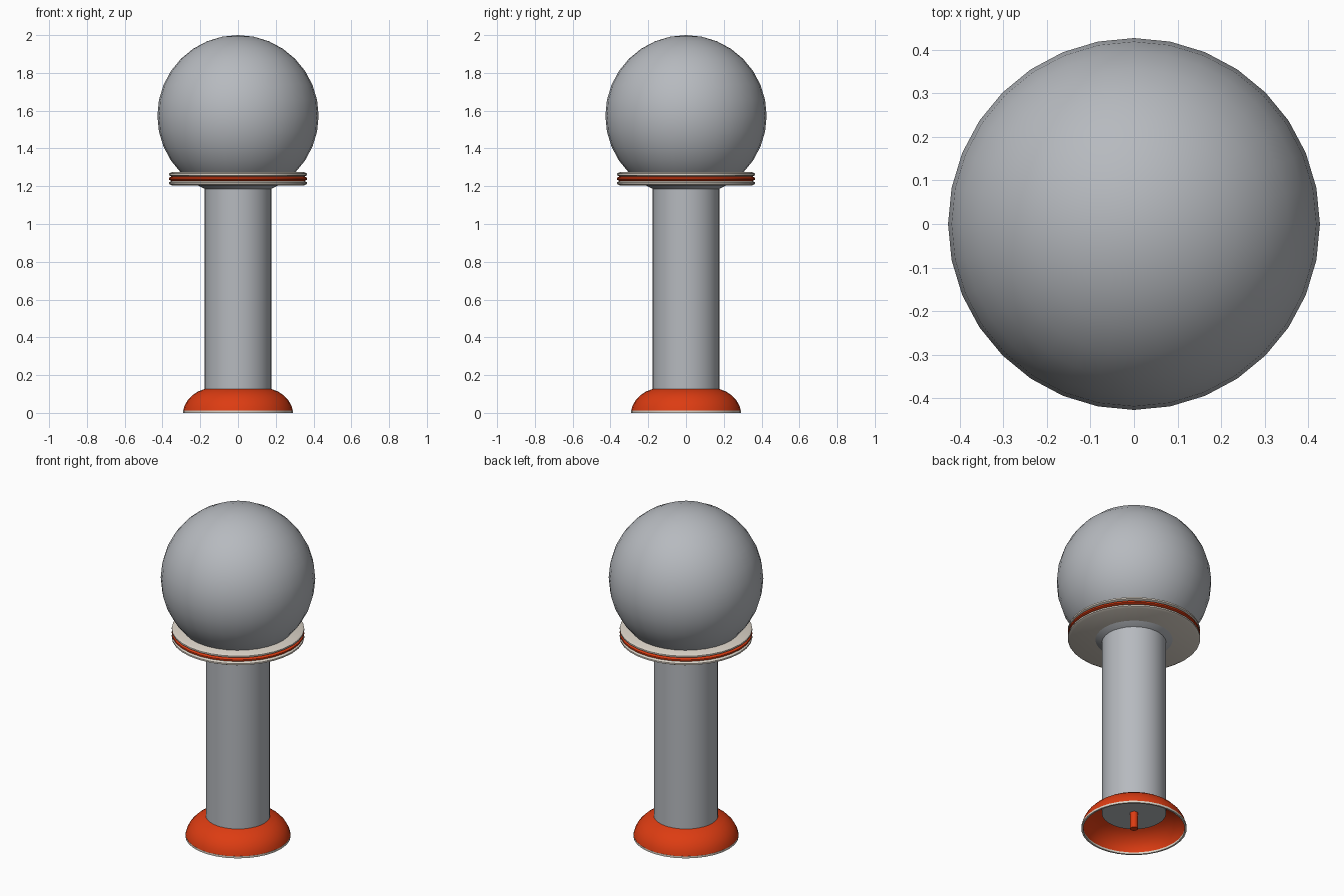
import bpy, math

if "Cube" in bpy.data.objects:
    bpy.data.objects.remove(bpy.data.objects["Cube"])


def material(name, rgb):
    m = bpy.data.materials.new(name)
    m.diffuse_color = (*rgb, 1)
    m.use_nodes = True
    m.node_tree.nodes["Principled BSDF"].inputs["Base Color"].default_value = m.diffuse_color
    return m


GREY = material("metal grey", (0.47, 0.49, 0.52))
RED = material("orange red", (0.72, 0.045, 0.006))
CREAM = material("cream", (0.72, 0.66, 0.58))


def finish(obj, name, mat, angle=35):
    obj.name = name
    obj.data.materials.append(mat)
    bpy.ops.object.select_all(action='DESELECT')
    obj.select_set(True)
    bpy.context.view_layer.objects.active = obj
    bpy.ops.object.shade_smooth_by_angle(angle=math.radians(angle))
    return obj


def lathe(name, profile, mat, n=32, angle=35, closed=False):
    """Spin (radius, z) points, bottom to top, around z."""
    verts, faces = [], []
    for r, z in profile:
        for i in range(n):
            a = 2 * math.pi * i / n
            verts.append((r * math.cos(a), r * math.sin(a), z))
    count = len(profile)
    for k in range(count if closed else count - 1):
        k2 = (k + 1) % count
        for i in range(n):
            j = (i + 1) % n
            faces.append((k * n + i, k * n + j, k2 * n + j, k2 * n + i))
    if not closed:
        faces.append(tuple(reversed(range(n))))
        faces.append(tuple((count - 1) * n + i for i in range(n)))
    mesh = bpy.data.meshes.new(name)
    mesh.from_pydata(verts, [], faces)
    obj = bpy.data.objects.new(name, mesh)
    bpy.context.collection.objects.link(obj)
    return finish(obj, name, mat, angle)


# round head
bpy.ops.mesh.primitive_uv_sphere_add(segments=32, ring_count=16, radius=0.427, location=(0, 0, 1.573))
finish(bpy.context.object, "round_head", GREY)

# collar of three bevelled discs
for name, z, mat in (("lower_collar", 1.205, CREAM), ("middle_collar", 1.228, RED), ("upper_collar", 1.251, CREAM)):
    lathe(name, [(0.352, z), (0.366, z + 0.007), (0.366, z + 0.016), (0.352, z + 0.023)], mat)

# handle
lathe("handle", [(0.178, 0.10), (0.178, 1.21)], GREY)

# hollow flared base: outside going up, then inside coming down
outer = [(0.290, 0.012), (0.284, 0.035), (0.268, 0.065), (0.243, 0.092), (0.212, 0.113), (0.176, 0.127)]
inner = [(0.172, 0.117), (0.206, 0.104), (0.236, 0.084), (0.260, 0.059), (0.276, 0.032), (0.281, 0.012)]
lathe("flared_base", outer + inner, RED, closed=True)

# pale rim under the base
lathe("base_rim", [(0.281, 0), (0.291, 0), (0.291, 0.012), (0.281, 0.012)], CREAM, closed=True)

# small post inside the base
lathe("inner_post", [(0.022, 0.0), (0.022, 0.15)], RED, n=12)
